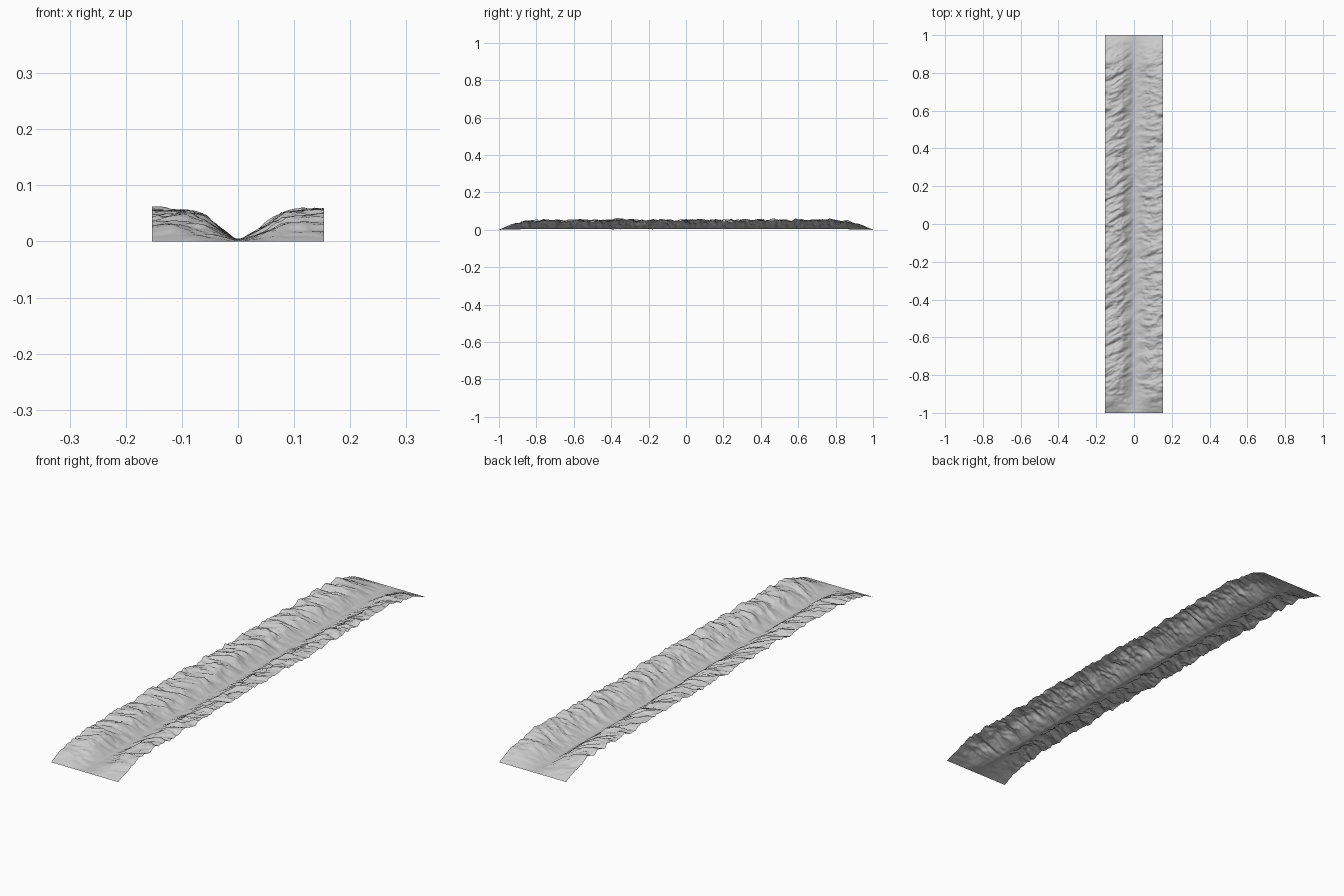
import bpy, bmesh
from mathutils import Vector, noise

if "Cube" in bpy.data.objects:
    bpy.data.objects.remove(bpy.data.objects["Cube"])

HALF_W, HALF_L, TOP = 0.153, 1.0, 0.062
NX, NY = 72, 480

# Mean valley cross-section (x, z): a V-shaped bed with rounded shoulders
PROFILE = [(-0.16, 0.049), (-0.12, 0.050), (-0.09, 0.047), (-0.06, 0.037),
           (-0.03, 0.018), (-0.006, 0.004), (0.006, 0.004), (0.03, 0.014),
           (0.06, 0.029), (0.09, 0.043), (0.12, 0.050), (0.16, 0.050)]


def valley(x):
    for (xa, za), (xb, zb) in zip(PROFILE, PROFILE[1:]):
        if x <= xb:
            return za + (zb - za) * (x - xa) / (xb - xa)
    return PROFILE[-1][1]


def height(x, y):
    base = valley(x)
    side = -1 if x < 0 else 1
    # Gullies run down both walls, slanting on the left one
    v = y - (0.45 * x if x < 0 else 0.1 * x)
    warp = 0.35 * noise.noise(Vector((x * 14, y * 14, 9)))
    p = Vector((x * 9 + warp, v * 19 + warp, 5 * side))
    n = noise.fractal(p, 0.9, 2.0, 6)
    ridge = 0.5 - abs(noise.noise(Vector((x * 14, v * 30, 3 * side + 20)))) * 1.6
    amp = 0.015 * min(1, base / 0.035)
    z = base + amp * (n * 0.95 + ridge * 0.35)
    # Flatten the crests at the plateau level
    knee = TOP - 0.008
    if z > knee:
        z = min(TOP, knee + (z - knee) * 0.7)
    # Ends fall off to the ground
    t = min(1, (HALF_L - abs(y)) / 0.24)
    return max(0, z * (1 - (1 - t) ** 2.2))


# Canyon terrain sheet
bm = bmesh.new()
rows = []
for j in range(NY + 1):
    y = -HALF_L + 2 * HALF_L * j / NY
    row = []
    for i in range(NX + 1):
        x = -HALF_W + 2 * HALF_W * i / NX
        row.append(bm.verts.new((x, y, height(x, y))))
    rows.append(row)
for a, b in zip(rows, rows[1:]):
    for i in range(NX):
        bm.faces.new((a[i], a[i + 1], b[i + 1], b[i])).smooth = True

mesh = bpy.data.meshes.new("canyon_terrain")
bm.to_mesh(mesh)
bm.free()
bpy.context.collection.objects.link(bpy.data.objects.new("canyon_terrain", mesh))
